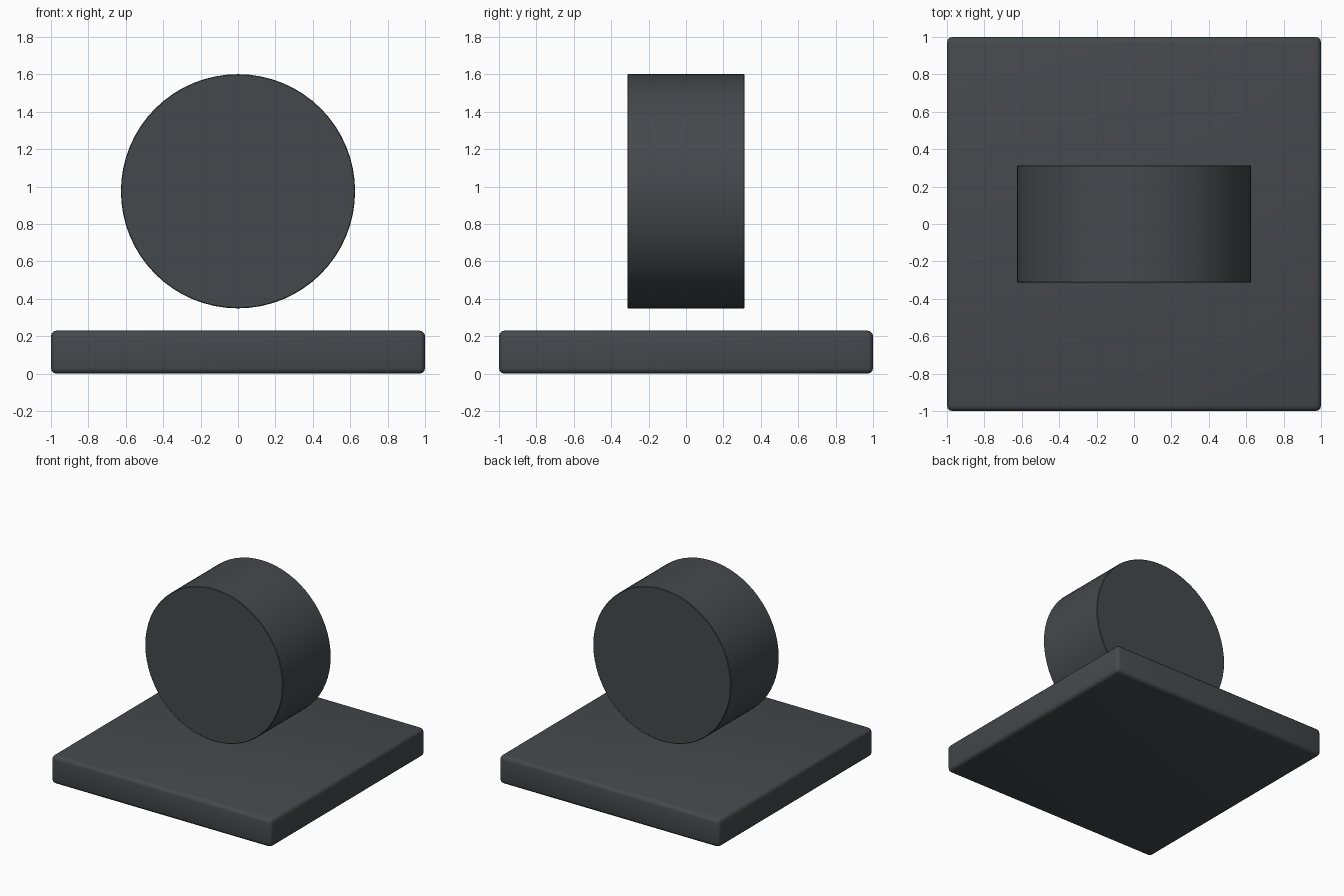
import bpy, math

if "Cube" in bpy.data.objects:
    bpy.data.objects.remove(bpy.data.objects["Cube"])

dark = bpy.data.materials.new("dark_grey")
dark.diffuse_color = (0.06, 0.065, 0.072, 1)
dark.use_nodes = True
dark.node_tree.nodes["Principled BSDF"].inputs["Base Color"].default_value = dark.diffuse_color

def finish(name, width, segments, angle):
    ob = bpy.context.object
    ob.name = name
    bpy.ops.object.transform_apply(location=False, rotation=True, scale=True)
    bev = ob.modifiers.new("Bevel", 'BEVEL')
    bev.width, bev.segments = width, segments
    bev.limit_method = 'ANGLE'
    bev.angle_limit = math.radians(40)
    bpy.ops.object.modifier_apply(modifier="Bevel")
    bpy.ops.object.shade_smooth_by_angle(angle=math.radians(angle))
    ob.data.materials.append(dark)

# Square slab with softly rounded edges
bpy.ops.mesh.primitive_cube_add(size=1, location=(0, 0, 0.115))
bpy.context.object.scale = (2, 2, 0.23)
finish("base_plate", 0.03, 3, 60)

# Disc on its side, hovering above the slab
bpy.ops.mesh.primitive_cylinder_add(vertices=64, radius=0.626, depth=0.626,
                                    location=(0, 0, 0.975), rotation=(math.pi / 2, 0, 0))
finish("upright_disc", 0.004, 1, 30)
